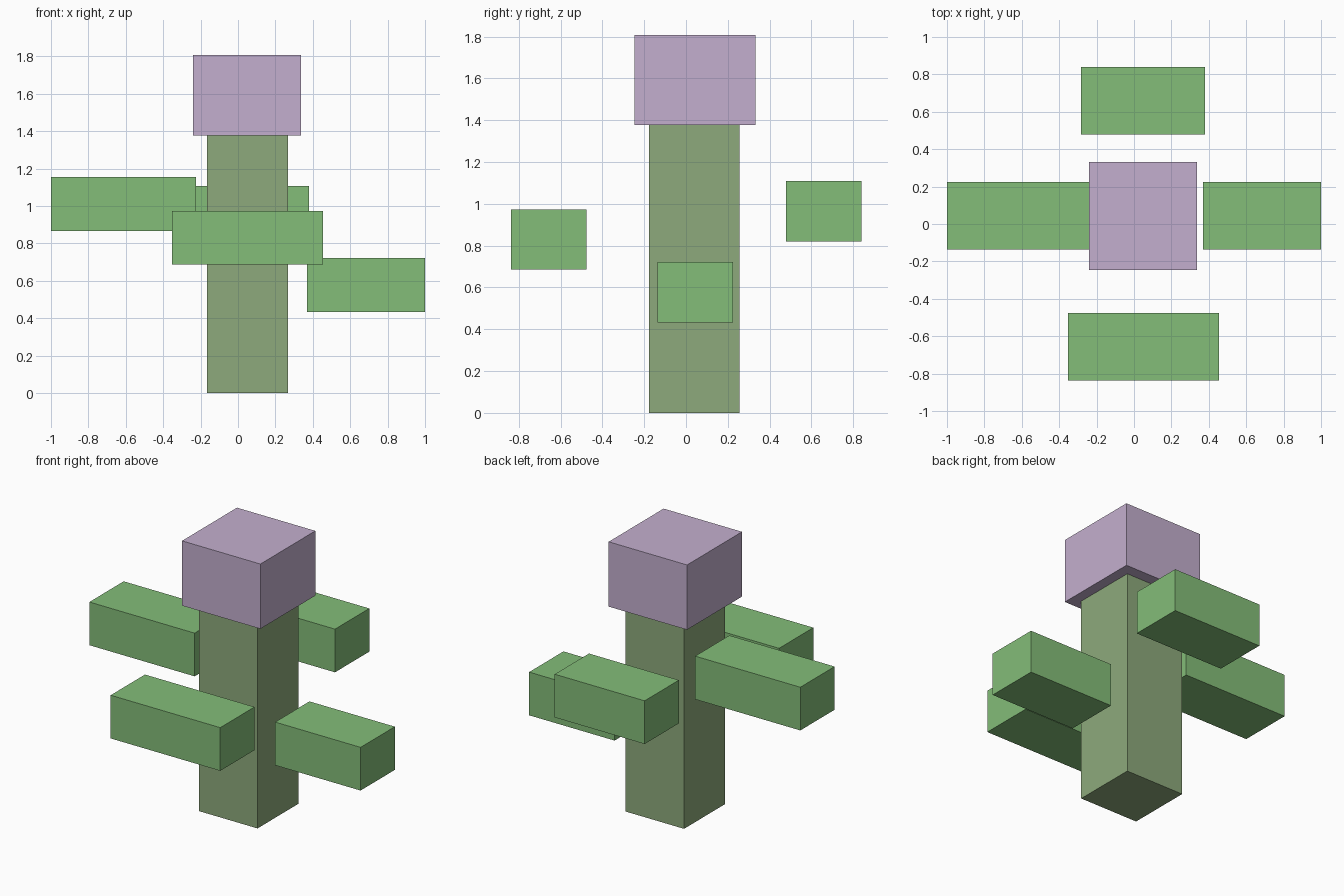
import bpy

if "Cube" in bpy.data.objects:
    bpy.data.objects.remove(bpy.data.objects["Cube"])

def material(name, color):
    m = bpy.data.materials.new(name)
    m.diffuse_color = (*color, 1)
    m.use_nodes = True
    m.node_tree.nodes["Principled BSDF"].inputs["Base Color"].default_value = m.diffuse_color
    return m

def box(name, lo, hi, mat):
    """Axis-aligned box between two corners."""
    bpy.ops.mesh.primitive_cube_add(size=1, location=[(a + b) / 2 for a, b in zip(lo, hi)])
    ob = bpy.context.object
    ob.name = name
    ob.scale = [b - a for a, b in zip(lo, hi)]
    bpy.ops.object.transform_apply(location=False, rotation=False, scale=True)
    ob.data.materials.append(mat)
    return ob

stem_green = material("stem_green", (0.27, 0.40, 0.20))
leaf_green = material("leaf_green", (0.23, 0.51, 0.19))
petal_lilac = material("petal_lilac", (0.55, 0.43, 0.62))

# Stem and flower head
box("stem", (-0.165, -0.177, 0), (0.268, 0.256, 1.376), stem_green)
box("flower_head", (-0.24, -0.247, 1.376), (0.338, 0.332, 1.808), petal_lilac)

# Leaves floating around the stem: x range, y range, bottom height
LEAF_HEIGHT = 0.288
leaves = {
    "left_leaf": ((-1.0, -0.224), (-0.137, 0.224), 0.867),
    "right_leaf": ((0.37, 1.0), (-0.137, 0.224), 0.433),
    "front_leaf": ((-0.353, 0.455), (-0.837, -0.476), 0.686),
    "back_leaf": ((-0.283, 0.38), (0.479, 0.84), 0.82),
}
for name, (x, y, z) in leaves.items():
    box(name, (x[0], y[0], z), (x[1], y[1], z + LEAF_HEIGHT), leaf_green)
